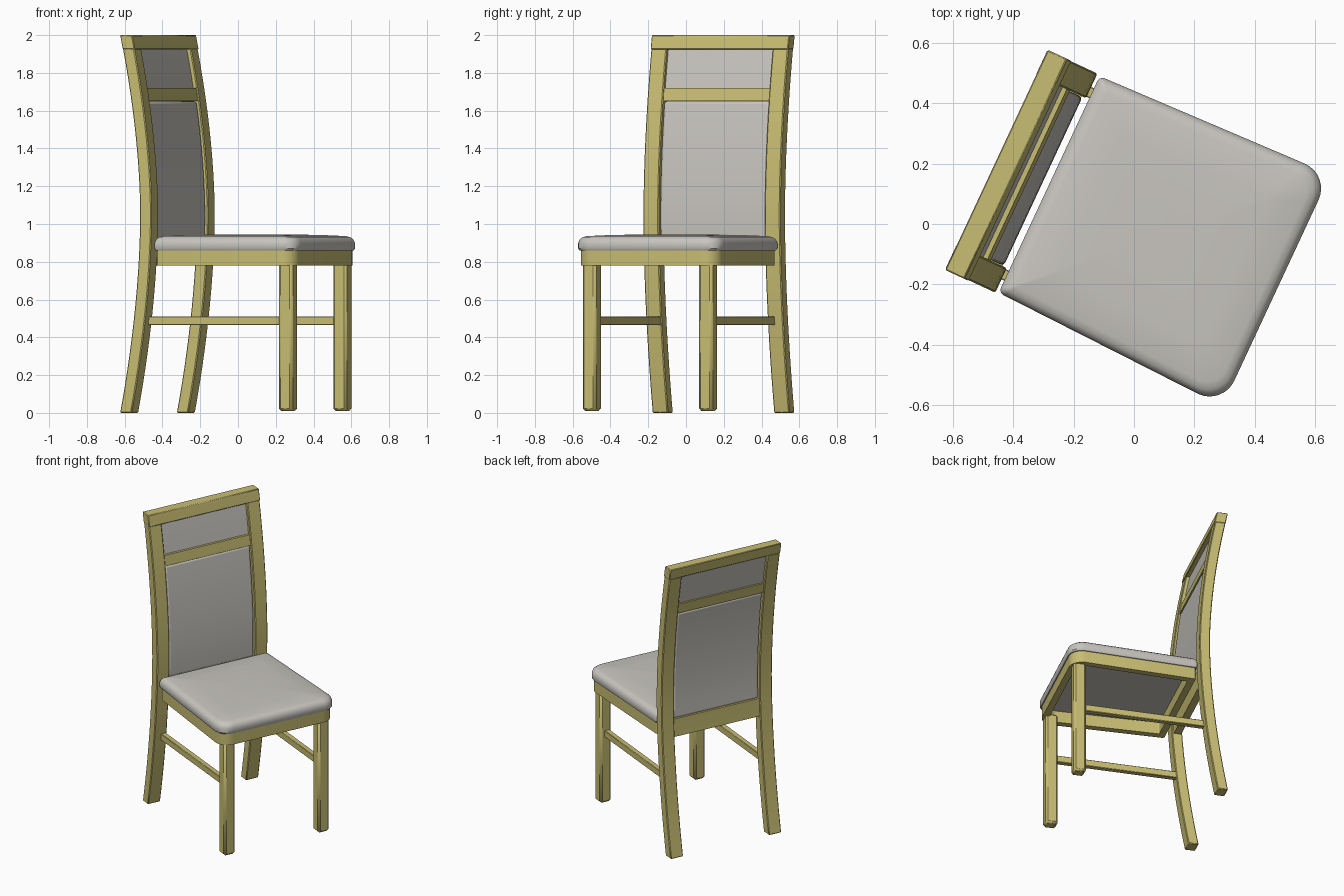
import bpy, bmesh, math
from mathutils import Vector

if "Cube" in bpy.data.objects:
    bpy.data.objects.remove(bpy.data.objects["Cube"])

TURN = math.radians(-25)   # the chair stands turned; parts are built facing local +x


def material(name, rgb):
    m = bpy.data.materials.new(name)
    m.use_nodes = True
    m.diffuse_color = (*rgb, 1)
    m.node_tree.nodes["Principled BSDF"].inputs["Base Color"].default_value = (*rgb, 1)
    return m


WOOD = material("pale olive wood", (0.58, 0.51, 0.17))
FABRIC = material("light grey fabric", (0.58, 0.56, 0.52))


def finish(name, bm, mat, bevel=0.0, segments=1):
    bmesh.ops.recalc_face_normals(bm, faces=bm.faces)
    mesh = bpy.data.meshes.new(name)
    bm.to_mesh(mesh)
    bm.free()
    mesh.materials.append(mat)
    ob = bpy.data.objects.new(name, mesh)
    bpy.context.collection.objects.link(ob)
    ob.rotation_euler.z = TURN
    if bevel:
        mod = ob.modifiers.new("soft edges", "BEVEL")
        mod.width, mod.segments = bevel, segments
        mod.limit_method, mod.angle_limit = "ANGLE", math.radians(40)
    bpy.ops.object.select_all(action="DESELECT")
    ob.select_set(True)
    bpy.context.view_layer.objects.active = ob
    bpy.ops.object.shade_smooth_by_angle(angle=math.radians(35))
    return ob


def loft(rings, closed=False):
    """Skin equal-length rings; cap the ends unless the skin closes on itself."""
    bm = bmesh.new()
    loops = [[bm.verts.new(p) for p in ring] for ring in rings]
    pairs = list(zip(loops, loops[1:]))
    if closed:
        pairs.append((loops[-1], loops[0]))
    else:
        bm.faces.new(loops[0])
        bm.faces.new(loops[-1])
    for a, b in pairs:
        for i in range(len(a)):
            j = (i + 1) % len(a)
            bm.faces.new((a[i], a[j], b[j], b[i]))
    return bm


def box(name, x, y, z, mat, **kw):
    rect = [(x[0], y[0]), (x[1], y[0]), (x[1], y[1]), (x[0], y[1])]
    return finish(name, loft([[(*p, h) for p in rect] for h in z]), mat, **kw)


# Curved back frame: front and rear surface of the posts at height z
def post_front(z):
    d = z - 1.05
    return -0.32 - (0.127 if d > 0 else 0.107) * abs(d) ** 1.8


def curved(name, z, y, mat, front=0.0, rear=0.0, steps=10, **kw):
    rings = []
    for i in range(steps + 1):
        h = z[0] + (z[1] - z[0]) * i / steps
        f, r = post_front(h) - front, post_front(h) - 0.067 + rear
        rings.append([(r, y[0], h), (f, y[0], h), (f, y[1], h), (r, y[1], h)])
    return finish(name, loft(rings), mat, **kw)


# Seat outline: wider at the front, with rounded corners
def outline(inset, z):
    back, front = -0.31 + inset, 0.52 - inset
    corners = [(back, -0.396 + inset, 0.02), (front, -0.42 + inset, 0.09),
               (front, 0.42 - inset, 0.09), (back, 0.396 - inset, 0.02)]
    pts = []
    for k, (x, y, r) in enumerate(corners):
        r = max(r - inset * 0.5, 0.008)
        cx, cy = x - math.copysign(r, x), y - math.copysign(r, y)
        for s in range(9):
            a = math.radians(180 + 90 * k + 90 * s / 8)
            pts.append((cx + r * math.cos(a), cy + r * math.sin(a), z))
    return pts


# Legs, posts and stretchers, left and right
for side, s in (("left", 1), ("right", -1)):
    curved(side + "_back_post", (0, 1.93), sorted((0.31 * s, 0.4 * s)), WOOD,
           steps=24, bevel=0.005)
    box(side + "_front_leg", (0.411, 0.491), sorted((0.3 * s, 0.38 * s)), (0.01, 0.8),
        WOOD, bevel=0.013)
    box(side + "_stretcher", (-0.385, 0.43), sorted((0.315 * s, 0.351 * s)), (0.465, 0.51),
        WOOD, bevel=0.003)

# Rails across the back
curved("top_rail", (1.925, 2.0), (-0.402, 0.402), WOOD, front=-0.004, steps=2, bevel=0.004)
curved("middle_rail", (1.65, 1.72), (-0.315, 0.315), WOOD, front=0.008, rear=0.008, steps=3)
curved("rear_rail", (0.78, 0.9), (-0.315, 0.315), WOOD, front=0.012, rear=0.008, steps=3)

# Back panels
curved("lower_back_pad", (0.9, 1.65), (-0.308, 0.308), FABRIC, front=0.012, rear=0.012,
       steps=14, bevel=0.014, segments=3)
curved("upper_back_panel", (1.715, 1.93), (-0.312, 0.312), FABRIC, front=0.024, rear=0.02,
       steps=5)

# Hollow apron under the seat
apron = [outline(i, h) for i, h in ((0.012, 0.78), (0.012, 0.862), (0.055, 0.862), (0.055, 0.78))]
finish("apron", loft(apron, closed=True), WOOD)

# Padded seat with rolled edge and gentle crown
cushion = [(0.006, 0.86), (0, 0.87), (0, 0.9), (0.007, 0.918), (0.02, 0.93),
           (0.042, 0.936), (0.15, 0.942), (0.3, 0.945)]
finish("seat_cushion", loft([outline(i, h) for i, h in cushion]), FABRIC)
